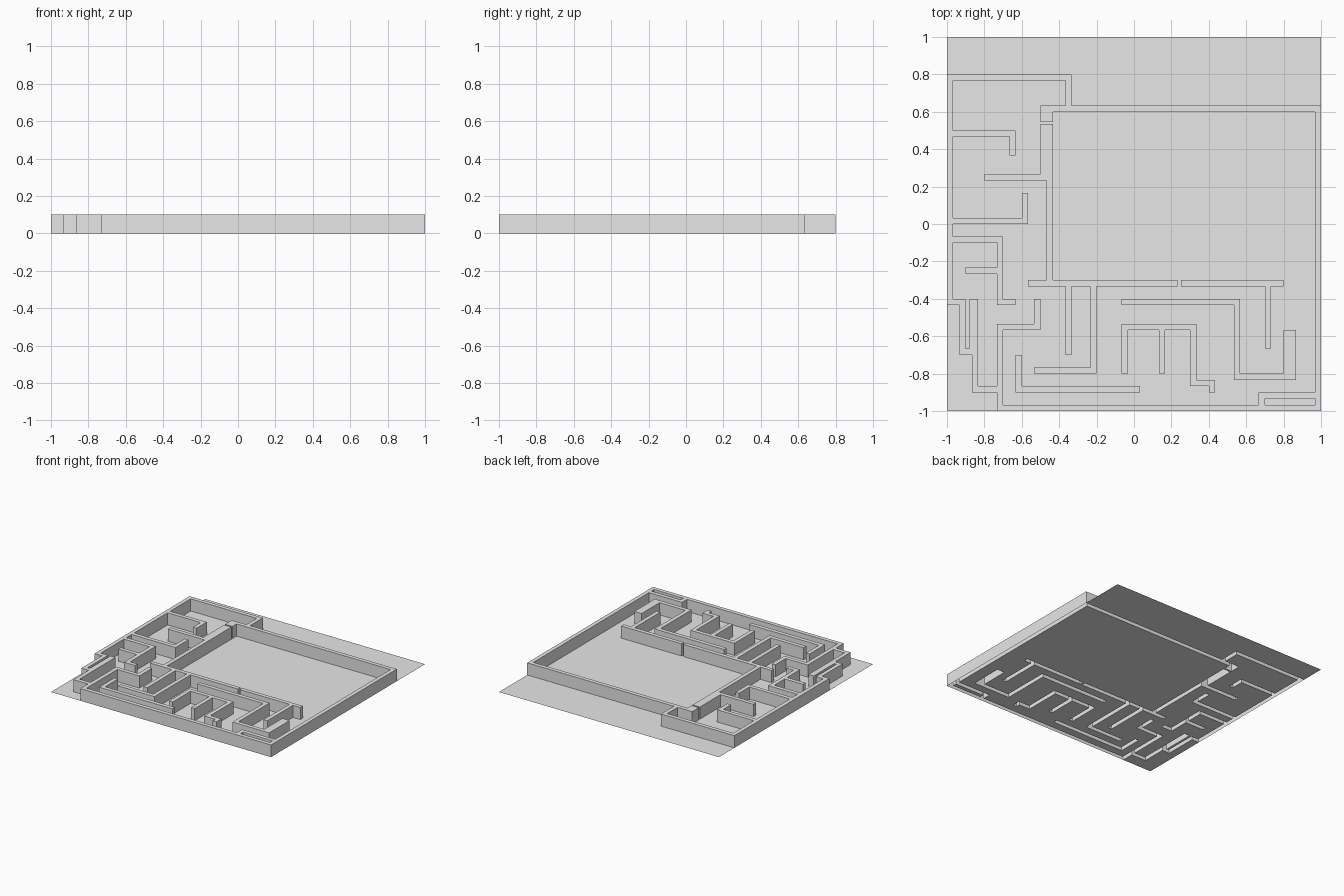
import bpy
import bmesh

cube = bpy.data.objects.get("Cube")
if cube:
    bpy.data.objects.remove(cube, do_unlink=True)

CELLS = 60                 # the square floor is CELLS by CELLS wall widths
UNIT = 2 / CELLS
WALL_HEIGHT = 0.1
rectangles = []            # (part name, left, near, right, far) in cells


def trace(part, x, y, runs, horizontal):
    """Walk from a cell in right-angle turns, leaving a wall one cell thick."""
    for run in runs:
        next_x = round(x + run, 1) if horizontal else x
        next_y = y if horizontal else round(y + run, 1)
        rectangles.append((part, min(x, next_x), min(y, next_y),
                           max(x, next_x) + 1, max(y, next_y) + 1))
        x, y, horizontal = next_x, next_y, not horizontal


def across(part, x, y, *runs):
    trace(part, x, y, runs, horizontal=True)


def along(part, x, y, *runs):
    trace(part, x, y, runs, horizontal=False)


# Outer wall with its stepped corner and narrow slots
across("outer_wall", 2, 17, -2, 36, 19, -5)
across("outer_wall", 15, 48, 44, -48, -51, 3, -4, 6, -2, 8)
along("outer_wall", 4, 9, 8)
along("outer_wall", 3.6, 9, 8)
along("outer_wall", 50, 0, 2, 9)

# Courtyard walls, split by two thin slits
along("courtyard_wall", 15, 46.4, 1.6, 1, -1.6)
along("courtyard_wall", 15, 45, -8)
along("courtyard_wall", 16, 45, -25)
across("courtyard_wall", 6, 37, 10)
across("courtyard_wall", 13, 20, 23)
across("courtyard_wall", 37.5, 20, 15.5)

# Branches hanging from the courtyard wall
along("branch_wall", 51, 20, -10)
along("branch_wall", 19, 20, -11)
along("branch_wall", 23, 20, -14, -9)

# Passages on the right-hand side of the model
across("side_maze_wall", 0, 44, 10, -3)
across("side_maze_wall", 0, 30, 12, 4)
across("side_maze_wall", 0, 27, 8, -10, 2)
across("side_maze_wall", 3, 22, 5)
along("side_maze_wall", 8, 3, 10, 6, 4)

# Passages near the front
along("front_maze_wall", 11, 8, -5, 19)
along("front_maze_wall", 28, 6, 7, 11, -9, 3, -1)
along("front_maze_wall", 34, 13, -7)
across("front_maze_wall", 28, 17, 18, -12, 9, 7)
along("front_maze_wall", 54, 5, 7)

# Grid lines run along every wall edge
xs = {0, CELLS}
ys = {0, CELLS}
for part, left, near, right, far in rectangles:
    xs |= {left, right}
    ys |= {near, far}
xs, ys = sorted(xs), sorted(ys)


def tile_owner(column, row):
    """Name of the wall that covers a grid tile, or the floor."""
    x = (xs[column] + xs[column + 1]) / 2
    y = (ys[row] + ys[row + 1]) / 2
    for part, left, near, right, far in rectangles:
        if left < x < right and near < y < far:
            return part
    return "floor"


tiles = {(column, row): tile_owner(column, row)
         for column in range(len(xs) - 1) for row in range(len(ys) - 1)}

stone = bpy.data.materials.new("light_grey")
stone.use_nodes = True
grey = (0.8, 0.8, 0.8, 1)
stone.diffuse_color = grey
stone.node_tree.nodes["Principled BSDF"].inputs["Base Color"].default_value = grey


def build_part(part):
    """Build the floor tiles, or the tops and exposed sides of one wall."""
    bm = bmesh.new()
    top = 0 if part == "floor" else WALL_HEIGHT

    def vert(corner, z):
        column, row = corner
        return bm.verts.new((xs[column] * UNIT - 1, ys[row] * UNIT - 1, z))

    for (i, j), name in tiles.items():
        if name != part:
            continue
        corners = [(i, j), (i + 1, j), (i + 1, j + 1), (i, j + 1)]
        bm.faces.new([vert(corner, top) for corner in corners])
        if part == "floor":
            continue
        # Sides only where the wall meets open floor
        neighbours = [(i, j - 1), (i + 1, j), (i, j + 1), (i - 1, j)]
        ends = corners[1:] + corners[:1]
        for neighbour, start, end in zip(neighbours, corners, ends):
            if tiles.get(neighbour, "floor") == "floor":
                bm.faces.new([vert(start, 0), vert(end, 0),
                              vert(end, top), vert(start, top)])

    # Weld the tiles and merge the flat areas
    bmesh.ops.remove_doubles(bm, verts=bm.verts, dist=0.0005)
    bmesh.ops.dissolve_limit(bm, angle_limit=0.01, verts=bm.verts, edges=bm.edges)
    mesh = bpy.data.meshes.new(part)
    bm.to_mesh(mesh)
    bm.free()
    mesh.materials.append(stone)
    bpy.context.collection.objects.link(bpy.data.objects.new(part, mesh))


for part in sorted(set(tiles.values())):
    build_part(part)
